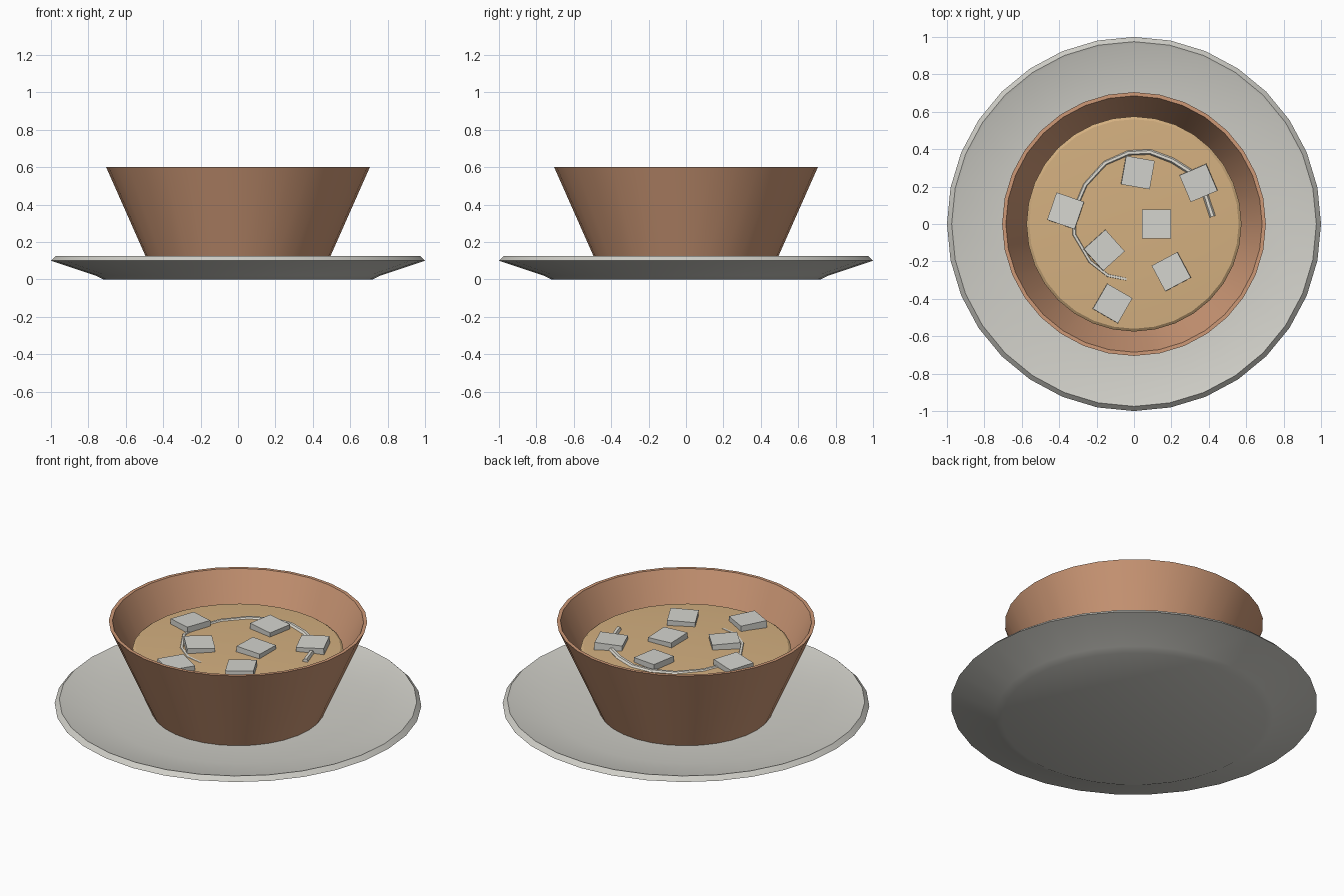
import bpy, bmesh, math
from mathutils import Euler

if "Cube" in bpy.data.objects:
    bpy.data.objects.remove(bpy.data.objects["Cube"])


def material(name, srgb):
    m = bpy.data.materials.new(name)
    lin = [((c / 255 + 0.055) / 1.055) ** 2.4 for c in srgb]
    m.diffuse_color = (*lin, 1)
    m.use_nodes = True
    m.node_tree.nodes["Principled BSDF"].inputs["Base Color"].default_value = m.diffuse_color
    return m


terracotta = material("terracotta", (205, 152, 118))
plate_grey = material("plate_grey", (208, 207, 200))
soup_tan = material("soup_tan", (212, 176, 128))
cube_white = material("cube_white", (212, 212, 206))
cream = material("cream", (225, 222, 212))


def finish(obj, mat, angle=None):
    obj.data.materials.clear()
    obj.data.materials.append(mat)
    bpy.ops.object.select_all(action='DESELECT')
    obj.select_set(True)
    bpy.context.view_layer.objects.active = obj
    if angle:
        bpy.ops.object.shade_smooth_by_angle(angle=math.radians(angle))


def lathe(name, profile, mat, segments=32, angle=30):
    """Revolve an (r, z) profile around the z axis."""
    bm = bmesh.new()
    vs = [bm.verts.new((r, 0, z)) for r, z in profile]
    es = [bm.edges.new(p) for p in zip(vs, vs[1:])]
    bmesh.ops.spin(bm, geom=vs + es, cent=(0, 0, 0), axis=(0, 0, 1),
                   angle=2 * math.pi, steps=segments, use_duplicate=False)
    bmesh.ops.remove_doubles(bm, verts=bm.verts, dist=0.0005)
    bmesh.ops.recalc_face_normals(bm, faces=bm.faces)
    me = bpy.data.meshes.new(name)
    bm.to_mesh(me)
    bm.free()
    obj = bpy.data.objects.new(name, me)
    bpy.context.collection.objects.link(obj)
    finish(obj, mat, angle)
    return obj


# Plate, bowl and soup
lathe("plate", [(0, 0), (0.72, 0), (0.76, 0.02), (1.0, 0.10), (0.975, 0.125),
                (0.96, 0.12), (0.72, 0.08), (0.4, 0.07), (0, 0.07)], plate_grey)
lathe("bowl", [(0, 0.06), (0.466, 0.06), (0.705, 0.6), (0.685, 0.6),
               (0.46, 0.1), (0, 0.1)], terracotta)
lathe("soup", [(0, 0.3), (0.54, 0.3), (0.575, 0.435), (0.56, 0.446),
               (0.4, 0.455), (0, 0.46)], soup_tan)

# Floating flat cubes: x, y, turn in degrees
cubes = [(0.02, 0.275, -10), (0.345, 0.22, 23), (0.12, 0.0, 0), (-0.365, 0.07, -19),
         (-0.16, -0.14, 42), (0.20, -0.255, 28), (-0.115, -0.425, -30)]
for i, (x, y, turn) in enumerate(cubes):
    bpy.ops.mesh.primitive_cube_add(size=1, location=(x, y, 0.462))
    o = bpy.context.object
    o.name = f"floating_cube_{i + 1}"
    o.scale = (0.155, 0.155, 0.05)
    o.rotation_euler = Euler((0.04 * math.sin(i * 2), 0.05 * math.cos(i * 3), math.radians(turn)))
    finish(o, cube_white)

# Cream swirl, sinking and thinning towards its end
path = [(0.42, 0.04), (0.38, 0.16), (0.30, 0.28), (0.205, 0.34), (0.085, 0.385),
        (-0.03, 0.38), (-0.155, 0.325), (-0.26, 0.21), (-0.32, 0.07),
        (-0.32, -0.055), (-0.235, -0.20), (-0.14, -0.275), (-0.04, -0.295)]
cu = bpy.data.curves.new("cream_swirl", 'CURVE')
cu.dimensions = '3D'
cu.bevel_depth = 0.016
cu.bevel_resolution = 1
cu.use_fill_caps = True
sp = cu.splines.new('POLY')
sp.points.add(len(path) - 1)
for i, (p, (x, y)) in enumerate(zip(sp.points, path)):
    t = i / (len(path) - 1)
    p.co = (x, y, 0.458 - 0.011 * t, 1)
    p.radius = 1 - 0.25 * t
swirl = bpy.data.objects.new("cream_swirl", cu)
bpy.context.collection.objects.link(swirl)
finish(swirl, cream)
bpy.ops.object.convert(target='MESH')
finish(bpy.context.object, cream, 40)
